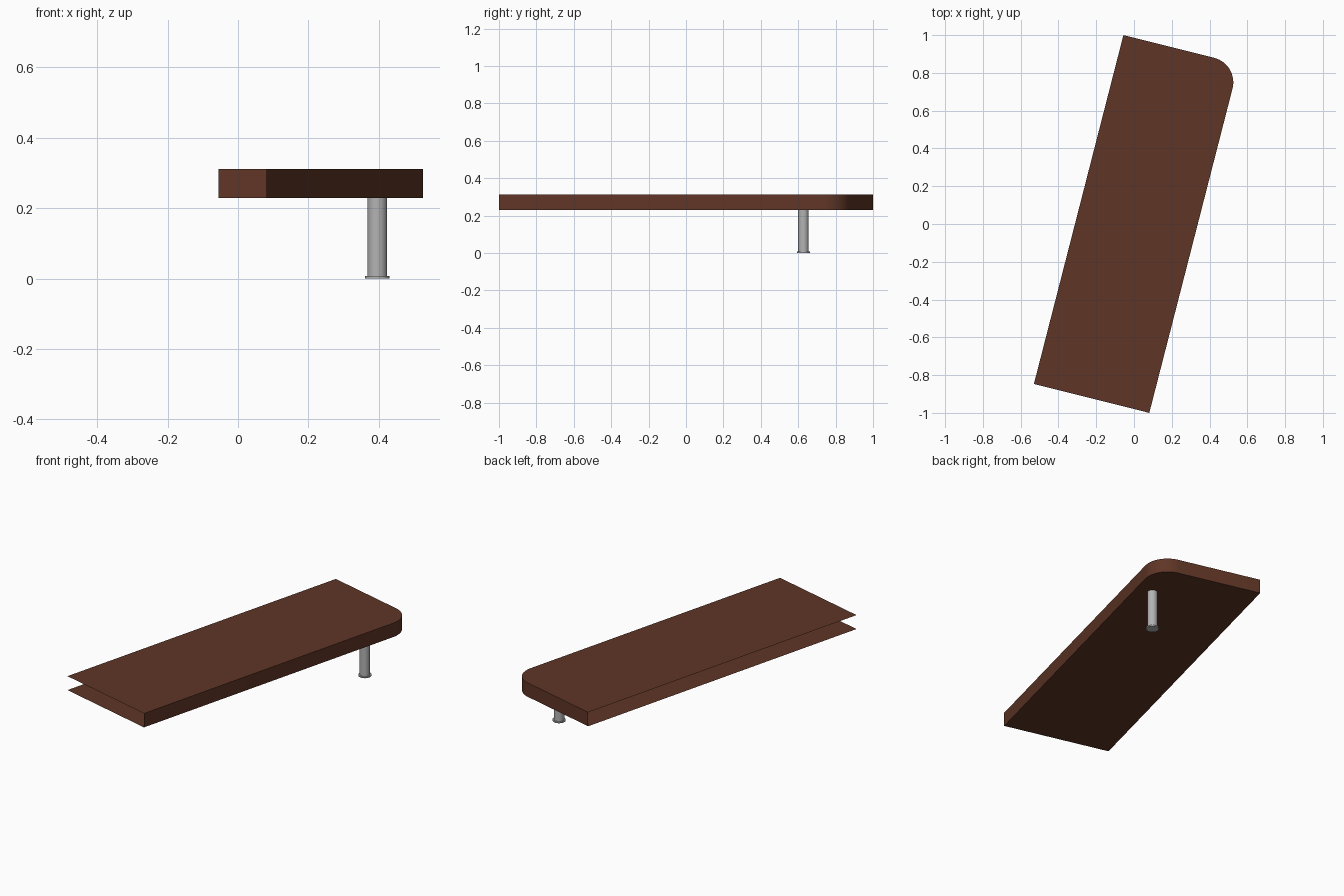
import bpy, bmesh, math
from mathutils import Vector

if "Cube" in bpy.data.objects:
    bpy.data.objects.remove(bpy.data.objects["Cube"])


def material(name, rgb):
    m = bpy.data.materials.new(name)
    m.diffuse_color = (*rgb, 1)
    m.use_nodes = True
    m.node_tree.nodes["Principled BSDF"].inputs["Base Color"].default_value = m.diffuse_color
    return m


brown = material("dark_brown_wood", (0.115, 0.036, 0.019))
steel = material("brushed_steel", (0.45, 0.45, 0.45))


def finish(name, bm, mat):
    me = bpy.data.meshes.new(name)
    bm.to_mesh(me)
    bm.free()
    ob = bpy.data.objects.new(name, me)
    bpy.context.collection.objects.link(ob)
    me.materials.append(mat)
    bpy.ops.object.select_all(action='DESELECT')
    ob.select_set(True)
    bpy.context.view_layer.objects.active = ob
    bpy.ops.object.shade_smooth_by_angle(angle=math.radians(30))
    return ob


# Worktop: top and bottom sheets, edge band only on the back end, round corner and right side
Z0, Z1, R = 0.229, 0.312, 0.135
A, C, D = Vector((-0.056, 1.0)), Vector((0.081, -1.0)), Vector((-0.53, -0.847))
u, v = (A - D).normalized(), (C - D).normalized()
B = A + C - D
centre = B - R * (u + v)
N = 16
arc = [centre + R * (u * math.cos(t) + v * math.sin(t))
       for t in (math.pi / 2 * i / N for i in range(N + 1))]
outline = [A] + arc + [C, D]          # clockwise from above

bm = bmesh.new()
low = [bm.verts.new((p.x, p.y, Z0)) for p in outline]
high = [bm.verts.new((p.x, p.y, Z1)) for p in outline]
bm.faces.new(low)
bm.faces.new(high[::-1])
for i in range(len(outline) - 2):     # the other two edges are left open
    bm.faces.new((low[i + 1], low[i], high[i], high[i + 1]))
finish("worktop", bm, brown)


# Leg and foot disc
def cylinder(name, r, z0, z1):
    bm = bmesh.new()
    bmesh.ops.create_cone(bm, cap_ends=True, segments=32, radius1=r, radius2=r, depth=z1 - z0)
    bmesh.ops.translate(bm, verts=bm.verts, vec=(0.396, 0.628, (z0 + z1) / 2))
    finish(name, bm, steel)


cylinder("support_leg", 0.028, 0.0075, Z0)
cylinder("foot_disc", 0.035, 0, 0.0075)
